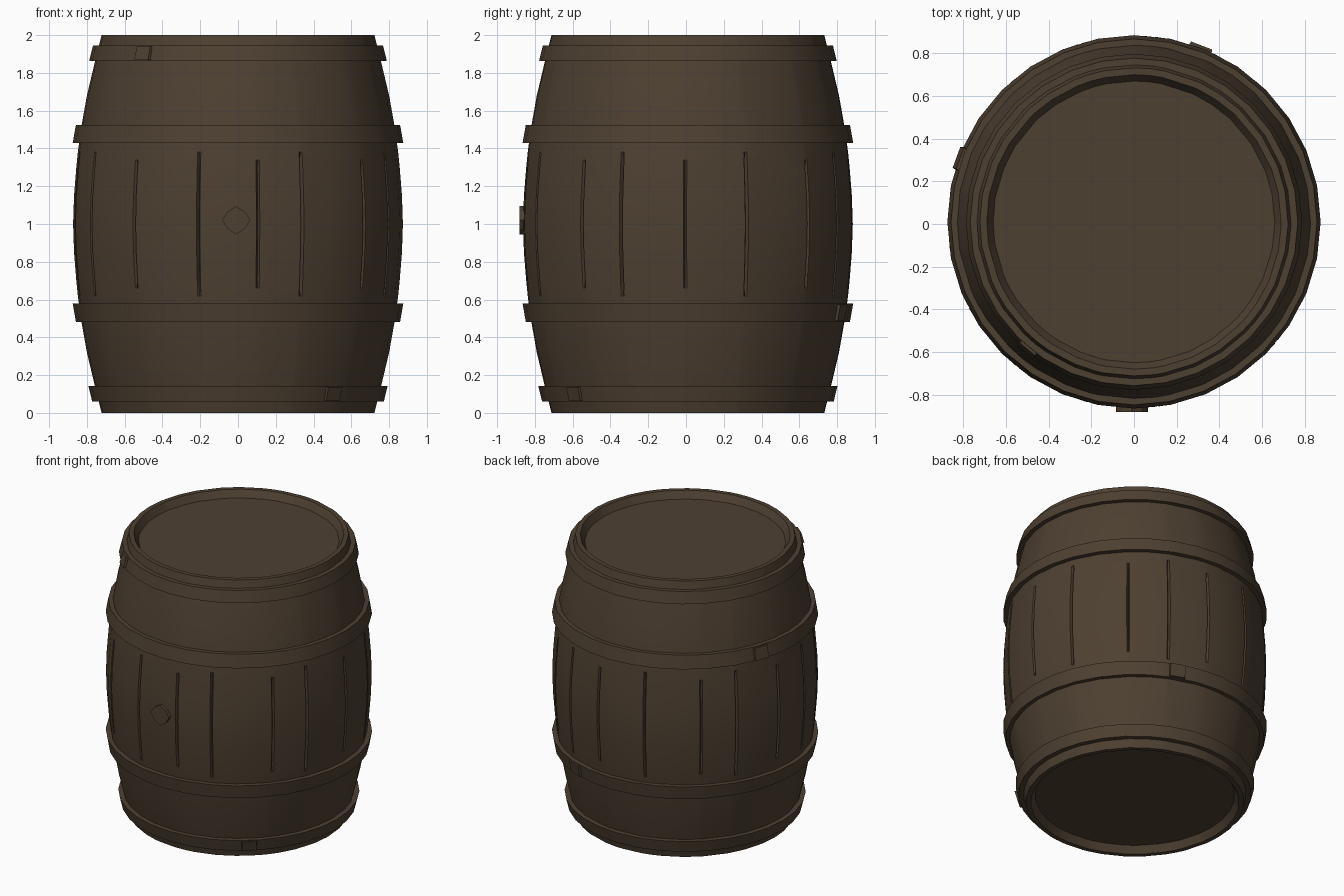
import bpy, bmesh
from math import sin, cos, radians, pi

cube = bpy.data.objects.get("Cube")
if cube:
    bpy.data.objects.remove(cube, do_unlink=True)

CENTRE_Y = 0.01

wood = bpy.data.materials.new("dark_brown_wood")
wood.use_nodes = True
BROWN = (0.075, 0.051, 0.031, 1)
wood.diffuse_color = BROWN
bsdf = wood.node_tree.nodes["Principled BSDF"]
bsdf.inputs["Base Color"].default_value = BROWN
bsdf.inputs["Roughness"].default_value = 0.9


def finish(name, bm, smooth=True):
    bmesh.ops.recalc_face_normals(bm, faces=bm.faces)
    mesh = bpy.data.meshes.new(name)
    bm.to_mesh(mesh)
    bm.free()
    mesh.materials.append(wood)
    ob = bpy.data.objects.new(name, mesh)
    ob.location.y = CENTRE_Y
    bpy.context.collection.objects.link(ob)
    if smooth:
        bpy.ops.object.select_all(action='DESELECT')
        ob.select_set(True)
        bpy.context.view_layer.objects.active = ob
        bpy.ops.object.shade_smooth_by_angle(angle=radians(30))
    return ob


def lathe(name, profile, angles, closed=False, caps=False, sink=None):
    """Spin (radius, z) points through the angles; sink(i, z) lowers the radius."""
    bm = bmesh.new()
    rings = []
    for r, z in profile:
        ring = []
        for a in angles:
            rr = r - (sink(a, z) if sink else 0)
            ring.append(bm.verts.new((rr * cos(radians(a)), rr * sin(radians(a)), z)))
        rings.append(ring)
    pairs = list(zip(rings, rings[1:]))
    if closed:
        pairs.append((rings[-1], rings[0]))
    n = len(angles)
    for low, high in pairs:
        for i in range(n):
            j = (i + 1) % n
            bm.faces.new((low[i], low[j], high[j], high[i]))
    if caps:
        bm.faces.new(rings[0])
        bm.faces.new(rings[-1])
    return finish(name, bm)


# Stave seams: angle of each groove around the barrel
seams = [-153, -129, -104, -83, -67, -40, -24, -1, 21, 47, 65, 84, 107, 132, 148, 170, 189]
seams = [s % 360 for s in seams]
HALF = 0.6
long_seams = seams[::2]


def seam_depth(a, z):
    if a not in seams:
        return 0
    reach = 0.36 if a in long_seams else 0.32
    return 0.022 if abs(z - 1) < reach else 0


columns = [a for a in (i * 360 / 32 for i in range(32))
           if all(abs((a - s + 180) % 360 - 180) > 2.5 for s in seams)]
for s in seams:
    columns += [(s - HALF) % 360, s, (s + HALF) % 360]
columns.sort()

# Barrel body with recessed heads, mirrored about mid height
lower = [(0.66, 0.05), (0.69, 0.0), (0.722, 0.0), (0.737, 0.06), (0.762, 0.16),
         (0.80, 0.32), (0.832, 0.5), (0.848, 0.62), (0.852, 0.66), (0.856, 0.70),
         (0.868, 0.85)]
profile = lower + [(0.873, 1.0)] + [(r, 2 - z) for r, z in reversed(lower)]
lathe("barrel_body", profile, columns, caps=True, sink=seam_depth)

# Hoops: (name, low z, high z, low radius, high radius)
hoops = {
    "bottom_hoop": (0.06, 0.143, 0.772, 0.792),
    "lower_hoop": (0.482, 0.578, 0.858, 0.875),
    "upper_hoop": (1.43, 1.525, 0.875, 0.858),
    "top_hoop": (1.862, 1.945, 0.788, 0.768),
}
around = [i * 360 / 32 for i in range(32)]
for name, (z0, z1, r0, r1) in hoops.items():
    lathe(name, [(r0 - 0.06, z0), (r0, z0), (r1, z1), (r1 - 0.06, z1)], around, closed=True)

# Overlap clasp on each hoop
clasps = {"bottom_hoop": -50, "lower_hoop": 69, "upper_hoop": 160, "top_hoop": 230}
for name, angle in clasps.items():
    z0, z1, r0, r1 = hoops[name]
    bm = bmesh.new()
    corners = []
    for z, r in ((z0 + 0.005, r0), (z1 - 0.005, r1)):
        for depth, half in ((-0.03, 4.2), (0.012, 3.4)):
            for side in (-1, 1):
                a = radians(angle + side * half)
                rr = r + depth
                corners.append(bm.verts.new((rr * cos(a), rr * sin(a), z)))
    bmesh.ops.convex_hull(bm, input=corners)
    finish(name + "_clasp", bm, smooth=False)

# Bung plug on the front
bm = bmesh.new()
back, front = [], []
for i in range(8):
    a = i * pi / 4
    r = 0.075 if i % 2 == 0 else 0.064
    x, z = -0.01 + r * cos(a), 1.02 + r * sin(a)
    back.append(bm.verts.new((x, -0.84, z)))
    front.append(bm.verts.new((x, -0.892, z)))
bm.faces.new(back)
bm.faces.new(front)
for i in range(8):
    j = (i + 1) % 8
    bm.faces.new((back[i], back[j], front[j], front[i]))
finish("bung_plug", bm, smooth=False)
